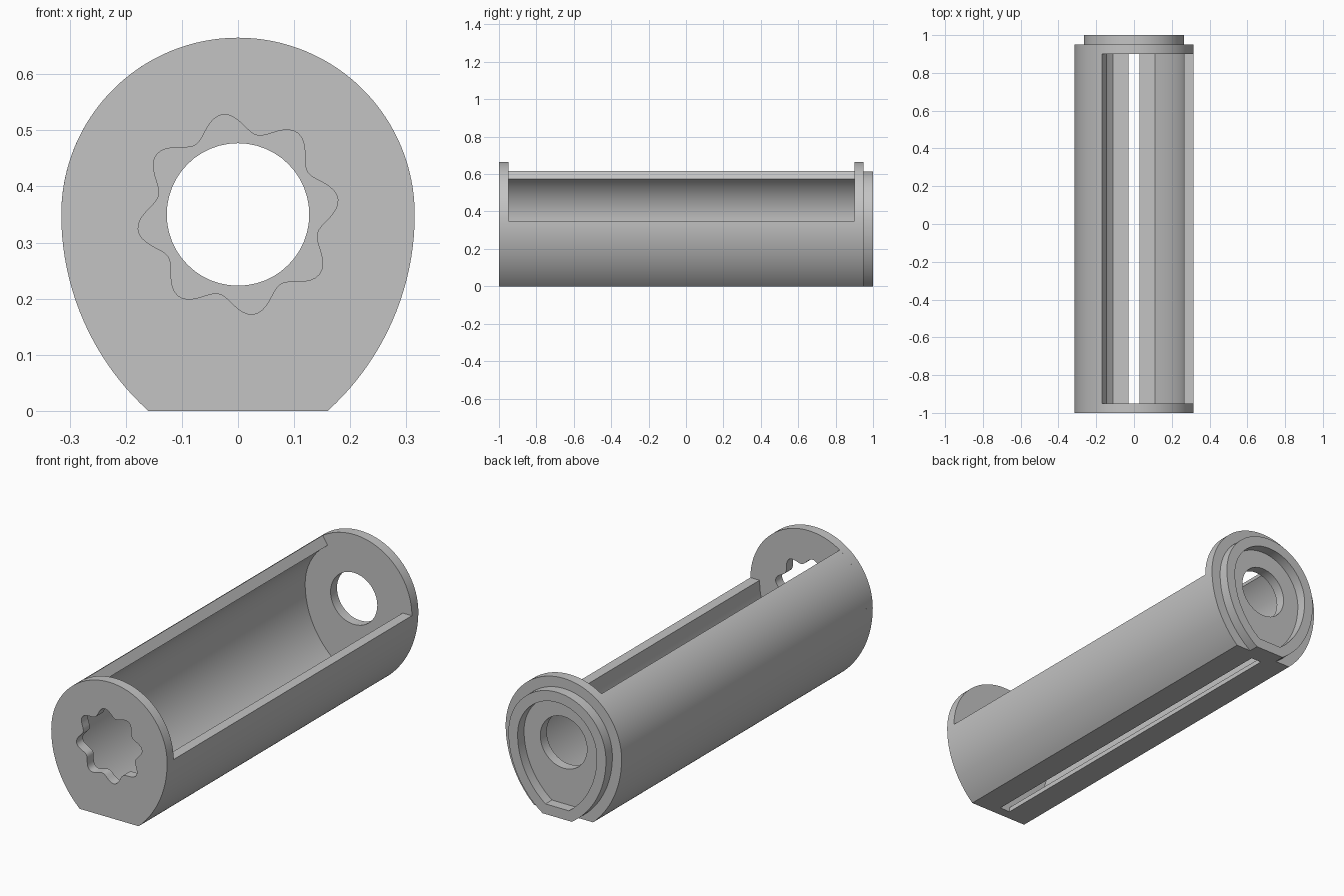
import bpy, bmesh
from math import sin, cos, asin, sqrt, pi, radians

cube = bpy.data.objects.get("Cube")
if cube:
    bpy.data.objects.remove(cube)

grey = bpy.data.materials.new("plain_grey")
grey.use_nodes = True
grey.diffuse_color = (0.55, 0.55, 0.55, 1)
grey.node_tree.nodes["Principled BSDF"].inputs["Base Color"].default_value = (0.55, 0.55, 0.55, 1)

AXIS = 0.35          # height of the tube axis
R_TOP = 0.315        # upper round radius
R_SIDE = 0.4726      # flatter radius of the lower flanks
WALL = 0.05
SLOT = 0.028         # half width of the floor slot
FLOOR = 0.023
CUT = radians(122.7)  # opening runs from 0 to this angle


def flank(inset, base, n=20):
    """Right lower flank, from the flat base up to the axis height."""
    r = R_SIDE - inset
    shift = R_SIDE - R_TOP
    low = asin((AXIS - base) / r)
    return [(r * cos(low * (1 - i / n)) - shift, AXIS - r * sin(low * (1 - i / n)))
            for i in range(n + 1)]


def arc(radius, start, end, n=40):
    return [(radius * cos(start + (end - start) * i / n),
             AXIS + radius * sin(start + (end - start) * i / n)) for i in range(n + 1)]


def mirrored(points):
    return [(-x, z) for x, z in points]


def outline(inset=0.0, base=0.0):
    """Closed round outline with a flat base."""
    side = flank(inset, base)
    return side + arc(R_TOP - inset, 0, pi, 64)[1:-1] + mirrored(side)[::-1]


def extrude(name, loops, y0, y1):
    """Fill the outer loop minus any inner loops and extrude along y."""
    bm = bmesh.new()
    edges = []
    for loop in loops:
        vs = [bm.verts.new((x, y0, z)) for x, z in loop]
        edges += [bm.edges.new((vs[i - 1], vs[i])) for i in range(len(vs))]
    bmesh.ops.triangle_fill(bm, edges=edges, use_beauty=True, normal=(0, -1, 0))
    ext = bmesh.ops.extrude_face_region(bm, geom=bm.faces[:])
    moved = [g for g in ext["geom"] if isinstance(g, bmesh.types.BMVert)]
    bmesh.ops.translate(bm, verts=moved, vec=(0, y1 - y0, 0))
    bmesh.ops.recalc_face_normals(bm, faces=bm.faces[:])
    mesh = bpy.data.meshes.new(name)
    bm.to_mesh(mesh)
    bm.free()
    mesh.materials.append(grey)
    obj = bpy.data.objects.new(name, mesh)
    bpy.context.collection.objects.link(obj)
    bpy.ops.object.select_all(action='DESELECT')
    obj.select_set(True)
    bpy.context.view_layer.objects.active = obj
    bpy.ops.object.shade_smooth_by_angle(angle=radians(30))
    return obj


# Front plate with an eight-lobed socket
socket = []
for i in range(128):
    a = 2 * pi * i / 128
    r = 0.1625 + 0.0175 * cos(8 * (a - radians(9)))
    socket.append((r * cos(a), AXIS + r * sin(a)))
extrude("front_plate", [outline(), socket], -1.0, -0.95)

# Rear plate with a round hole, and the raised rim behind it
extrude("rear_plate", [outline(), arc(0.127, 0, 2 * pi, 48)[:-1]], 0.9, 0.95)
extrude("rear_rim", [outline(WALL), outline(2 * WALL, WALL)], 0.95, 1.0)

# Trough walls either side of the floor slot: low on the right, high on the left
outer, inner = flank(0, 0), flank(WALL, FLOOR)
low_wall = [(SLOT, 0)] + outer + inner[::-1] + [(SLOT, FLOOR)]
high_wall = ([(-SLOT, 0)] + mirrored(outer) + arc(R_TOP, pi, CUT, 24)[1:]
             + arc(R_TOP - WALL, CUT, pi, 24)[:-1] + mirrored(inner)[::-1]
             + [(-SLOT, FLOOR)])
extrude("low_wall", [low_wall], -0.95, 0.9)
extrude("high_wall", [high_wall], -0.95, 0.9)
